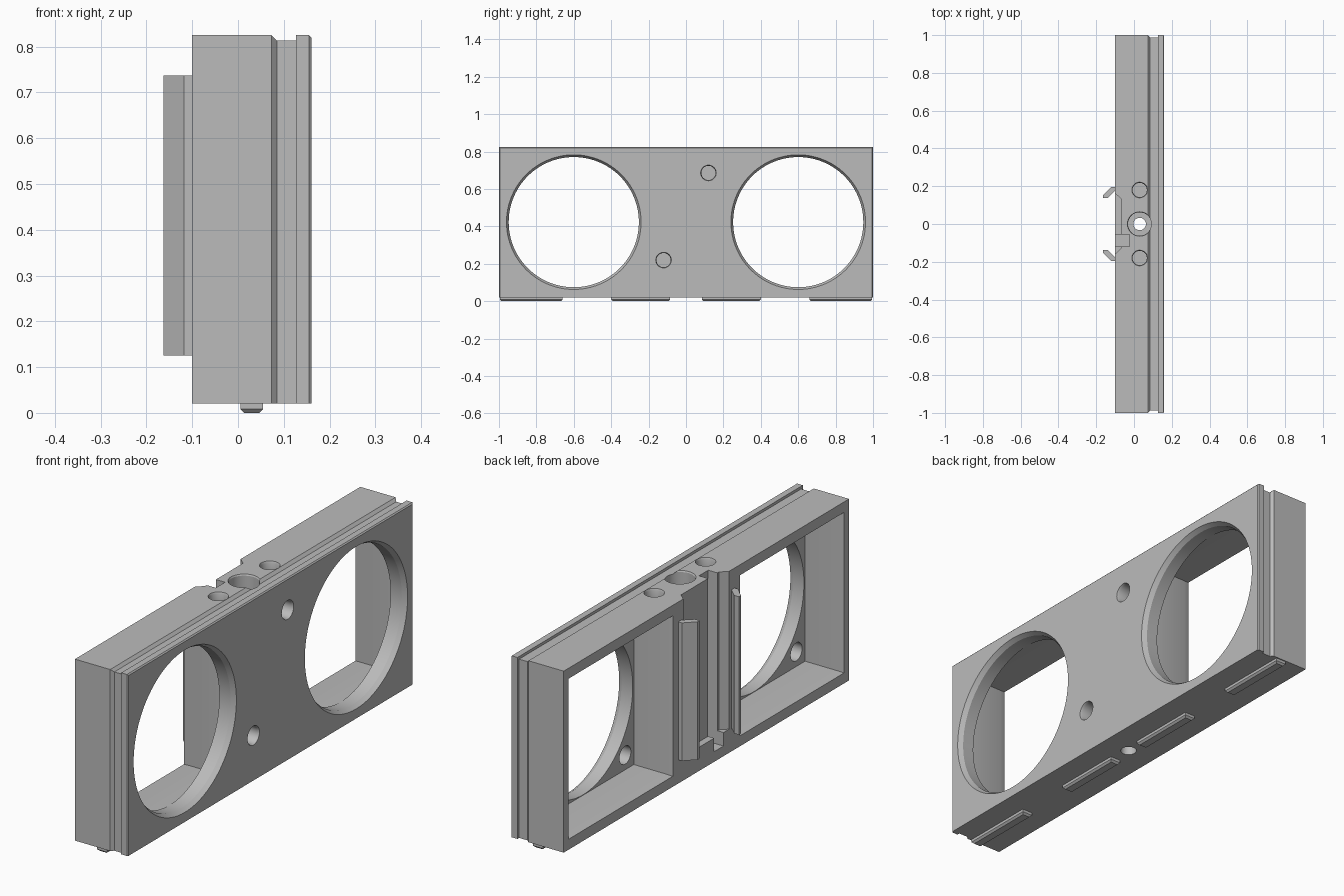
import bpy, bmesh, math

default = bpy.data.objects.get("Cube")
if default:
    bpy.data.objects.remove(default, do_unlink=True)

grey = bpy.data.materials.new("plain grey")
grey.use_nodes = True
grey.diffuse_color = (0.5, 0.5, 0.5, 1)
grey.node_tree.nodes["Principled BSDF"].inputs["Base Color"].default_value = (0.5, 0.5, 0.5, 1)

BACK, FLOOR, FACE = -0.10, 0.085, 0.16
BOTTOM, TOP = 0.02, 0.825
MID = (BOTTOM + TOP) / 2


def loft(name, rings):
    """Closed solid through a series of equal-length point rings."""
    bm = bmesh.new()
    loops = [[bm.verts.new(p) for p in ring] for ring in rings]
    for a, b in zip(loops, loops[1:]):
        for i in range(len(a)):
            j = (i + 1) % len(a)
            bm.faces.new((a[i], a[j], b[j], b[i]))
    bm.faces.new(loops[0])
    bm.faces.new(loops[-1])
    bmesh.ops.recalc_face_normals(bm, faces=bm.faces)
    mesh = bpy.data.meshes.new(name)
    bm.to_mesh(mesh)
    bm.free()
    mesh.materials.append(grey)
    obj = bpy.data.objects.new(name, mesh)
    bpy.context.collection.objects.link(obj)
    return obj


def rect_x(x, y0, y1, z0, z1):
    return [(x, y0, z0), (x, y1, z0), (x, y1, z1), (x, y0, z1)]


def prism_z(name, outline, z0, z1):
    return loft(name, [[(x, y, z) for x, y in outline] for z in (z0, z1)])


def turned(axis, u, v, profile, sides=32):
    """Round cutter along x or z; profile is (position, radius) pairs."""
    rings = []
    for pos, r in profile:
        ring = []
        for i in range(sides):
            a = math.tau * i / sides
            p, q = u + r * math.cos(a), v + r * math.sin(a)
            ring.append((pos, p, q) if axis == "x" else (p, q, pos))
        rings.append(ring)
    return loft("cutter", rings)


# Body: box with a groove round the ends and top behind the face plate
sections = [(BACK, 0), (0.073, 0), (FLOOR, 0.012), (0.127, 0.012),
            (0.127, 0), (0.155, 0), (FACE, 0.005)]
body = loft("housing_body", [rect_x(x, -1 + d, 1 - d, BOTTOM, TOP - d) for x, d in sections])

cutters = []
for side in (-1, 1):
    cy = side * 0.6
    # Rear pocket with a chamfered rim
    pocket = [(BACK - 0.01, 0.368, 0.358), (BACK + 0.03, 0.356, 0.35), (FLOOR, 0.356, 0.35)]
    cutters.append(loft("cutter", [rect_x(x, cy - w, cy + w, MID - h, MID + h) for x, w, h in pocket]))
    # Large round opening
    cutters.append(turned("x", cy, MID, [(0.05, 0.348), (0.14, 0.348), (0.17, 0.366)], 96))
    # Blind corner holes in the pocket floor
    for dy in (-0.295, 0.295):
        for dz in (-0.285, 0.285):
            cutters.append(turned("x", cy + dy, MID + dz, [(0.07, 0.04), (0.135, 0.04)]))
    # Blind hole in the face, and one in the top
    cutters.append(turned("x", side * 0.12, MID + 0.03 + side * 0.233,
                          [(0.10, 0.038), (0.15, 0.038), (0.17, 0.046)]))
    cutters.append(turned("z", 0.03, side * 0.18, [(TOP - 0.05, 0.038), (TOP - 0.008, 0.038), (TOP + 0.01, 0.046)]))

# Stepped centre bore through the height
cutters.append(turned("z", 0.03, 0, [(-0.05, 0.033), (0.76, 0.033), (0.76, 0.062),
                                     (TOP - 0.006, 0.062), (TOP + 0.01, 0.07)]))

# Rear channel with sloping sides, and the deeper slot beside it
cutters.append(prism_z("cutter", [(-0.12, 0.18), (-0.07, 0.135), (-0.07, -0.13), (-0.12, -0.18)], 0.125, 0.9))
cutters.append(prism_z("cutter", [(-0.13, -0.055), (-0.025, -0.055), (-0.025, -0.12), (-0.13, -0.12)], 0.065, 0.91))

for cutter in cutters:
    mod = body.modifiers.new("cut", "BOOLEAN")
    mod.operation = "DIFFERENCE"
    mod.solver = "EXACT"
    mod.object = cutter
    bpy.context.view_layer.objects.active = body
    bpy.ops.object.modifier_apply(modifier=mod.name)
    bpy.data.objects.remove(cutter, do_unlink=True)

bpy.ops.object.select_all(action="DESELECT")
body.select_set(True)
bpy.context.view_layer.objects.active = body
bpy.ops.object.shade_smooth_by_angle(angle=math.radians(25))

# Pair of inward-leaning hooks on the back
hook = [(-0.095, 0.197), (-0.118, 0.197), (-0.163, 0.152), (-0.163, 0.138), (-0.14, 0.138), (-0.095, 0.18)]
for side, label in ((1, "left"), (-1, "right")):
    prism_z("hook_" + label, [(x, side * y) for x, y in hook], 0.125, 0.737)

# Chamfered locating tongues underneath
for side, label in ((1, "left"), (-1, "right")):
    for place, y0, y1 in (("inner", 0.085, 0.4), ("outer", 0.66, 0.995)):
        rings = []
        for z, d in ((BOTTOM + 0.005, 0), (0.008, 0), (0, 0.008)):
            a, b = side * (y0 + d), side * (y1 - d)
            rings.append([(0.005 + d, a, z), (0.055 - d, a, z), (0.055 - d, b, z), (0.005 + d, b, z)])
        loft(f"tongue_{place}_{label}", rings)
